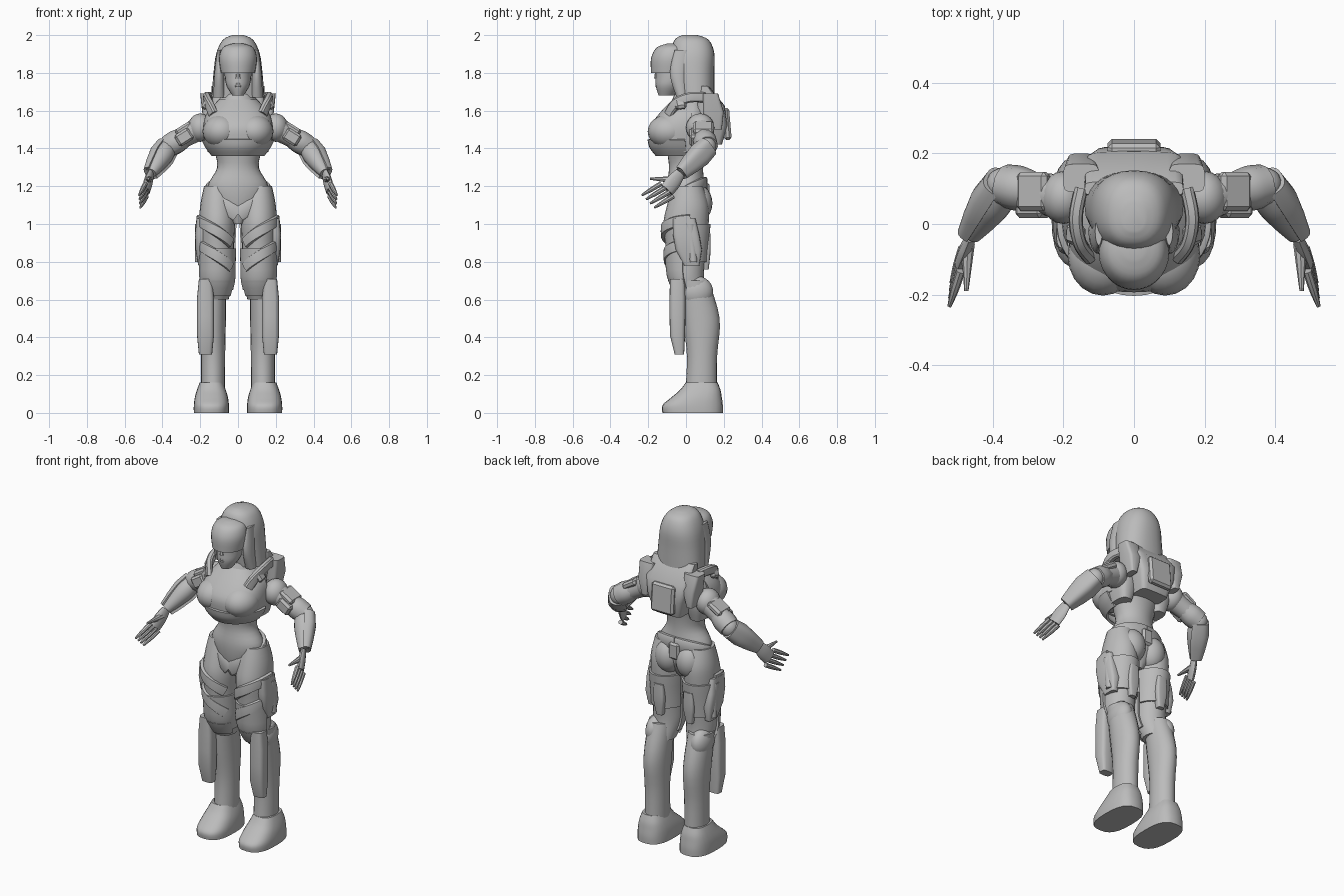
import bpy, bmesh, math
from mathutils import Vector, Matrix

cube = bpy.data.objects.get("Cube")
if cube:
    bpy.data.objects.remove(cube, do_unlink=True)

colour = (0.5, 0.5, 0.5, 1)
grey = bpy.data.materials.new("armour grey")
grey.use_nodes = True
grey.diffuse_color = colour
grey.node_tree.nodes["Principled BSDF"].inputs["Base Color"].default_value = colour


def finish(name, bm, mirror, angle=40):
    bmesh.ops.recalc_face_normals(bm, faces=bm.faces)
    mesh = bpy.data.meshes.new(name)
    bm.to_mesh(mesh)
    bm.free()
    mesh.materials.append(grey)
    mesh.shade_smooth()
    mesh.set_sharp_from_angle(angle=math.radians(angle))
    part = bpy.data.objects.new(name, mesh)
    bpy.context.collection.objects.link(part)
    if mirror:
        part.modifiers.new("other side", "MIRROR")


def spline(points, steps):
    """Catmull-Rom curve through the points."""
    points = [Vector(p) for p in points]
    padded = [points[0]] + points + [points[-1]]
    curve = []
    for a, b, c, d in zip(padded, padded[1:], padded[2:], padded[3:]):
        for step in range(steps):
            t = step / steps
            curve.append(b + (c - a) * t / 2 + (a - b * 2.5 + c * 2 - d / 2) * t ** 2
                         + (b * 3 - a - c * 3 + d) * t ** 3 / 2)
    return curve + [points[-1]]


def column(x, low, high, rows, steps=4, dome=False):
    """Level sections at even heights, rows of (y, half width, half depth)."""
    sections = []
    for i, (y, wide, deep) in enumerate(rows):
        t = i / (len(rows) - 1)
        if dome:
            t = math.sin(t * math.pi / 2)
        sections.append((x, y, low + (high - low) * t, wide, deep))
    return spline(sections, steps)


def limb(start, end, radii, flat=1.0, steps=4):
    """Sections from joint to joint with evenly spaced radii."""
    last = len(radii) - 1
    return spline([(*start.lerp(end, i / last), r * flat, r) for i, r in enumerate(radii)], steps)


def at(sections, z):
    for a, b in zip(sections, sections[1:]):
        if z <= b.z:
            return a.lerp(b, (z - a.z) / (b.z - a.z))
    return sections[-1].copy()


def cover(sections, low, high, grow=0.01):
    """The stretch between two heights, grown outwards, for armour shells."""
    extra = Vector((0, 0, 0, grow, grow))
    return [at(sections, low + (high - low) * i / 6) + extra for i in range(7)]


def wrap(sections, start, end, low, high, half):
    """A band running round a part while it climbs."""
    path = []
    for i in range(13):
        t = i / 12
        z = low + (high - low) * math.sin(t * math.pi / 2)
        x, y, z, wide, deep = at(sections, z)
        a = math.radians(start + (end - start) * t)
        path.append(Vector((x + wide * math.cos(a), y + deep * math.sin(a), z, 0.016, half)))
    return path


def skin(name, sections, mirror=False, n=20, power=2, along=False, arc=None):
    """Skin superellipse rings; along = square to the path, arc = open shell in degrees."""
    bm = bmesh.new()
    rings = []
    first, last = arc or (0, 360)
    for i, (x, y, z, wide, deep) in enumerate(sections):
        u, v = Vector((1, 0, 0)), Vector((0, 1, 0))
        if along:
            t = (sections[min(i + 1, len(sections) - 1)] - sections[max(i - 1, 0)]).to_3d()
            u = t.cross(Vector((0, 0, 1))).normalized()
            v = u.cross(t).normalized()
        ring = []
        for j in range(n + bool(arc)):
            a = math.radians(first + (last - first) * j / n)
            c, s = (math.copysign(abs(f) ** (2 / power), f) for f in (math.cos(a), math.sin(a)))
            ring.append(bm.verts.new(Vector((x, y, z)) + u * c * wide + v * s * deep))
        rings.append(ring)
    for a, b in zip(rings, rings[1:]):
        for j in range(n):
            k = (j + 1) % len(a)
            bm.faces.new((a[j], a[k], b[k], b[j]))
    if arc:
        bmesh.ops.recalc_face_normals(bm, faces=bm.faces)
        bmesh.ops.solidify(bm, geom=bm.faces[:], thickness=0.014)
    else:
        bm.faces.new(rings[0])
        bm.faces.new(rings[-1])
    finish(name, bm, mirror)


def ball(name, place, size, mirror=False):
    bm = bmesh.new()
    matrix = Matrix.Translation(place) @ Matrix.Diagonal((*size, 1))
    bmesh.ops.create_uvsphere(bm, u_segments=20, v_segments=12, radius=1, matrix=matrix)
    finish(name, bm, mirror)


def box(name, place, size, tilt=0, roll=0, mirror=False):
    bm = bmesh.new()
    turn = Matrix.Rotation(math.radians(roll), 4, "Y") @ Matrix.Rotation(math.radians(tilt), 4, "X")
    matrix = Matrix.Translation(place) @ turn @ Matrix.Diagonal((*size, 1))
    bmesh.ops.create_cube(bm, size=1, matrix=matrix)
    bmesh.ops.bevel(bm, geom=bm.edges[:], offset=0.012, segments=1, affect="EDGES")
    finish(name, bm, mirror, angle=25)


# Torso and chest armour
torso = column(0, 1, 1.7, [(0, .03, .06), (.01, .13, .1), (0, .16, .1), (0, .11, .09),
                           (0, .13, .1), (.02, .16, .11), (.03, .15, .09), (.02, .06, .06)])
skin("torso", torso, n=28)
skin("neck", column(0, 1.6, 1.8, [(.02, .06, .06), (0, .05, .05)]))
skin("neck_collar", column(0, 1.64, 1.69, [(.01, .1, .09), (.01, .08, .07)]))
skin("flank_guard", column(.12, 1.38, 1.56, [(.03, .04, .07), (.03, .06, .09), (.04, .05, .08)]), mirror=True, power=3)
skin("underbust_plate", column(0, 1.37, 1.45, [(-.01, .13, .14), (-.015, .16, .165), (-.02, .18, .17)]), arc=(175, 365))
skin("bust_plate", column(0, 1.44, 1.66, [(-.02, .18, .17), (-.02, .185, .17), (0, .165, .14), (.02, .1, .09)]),
     n=32, power=2.4, arc=(170, 370))
ball("bust_cup", (.088, -.09, 1.49), (.1, .113, .09), mirror=True)
ball("buttock", (.07, .06, 1.11), (.08, .08, .1), mirror=True)
skin("hip_belt", wrap(torso, -88, 90, 1.05, 1.21, half=.04), mirror=True, n=10, power=4, along=True)
box("tail_plate", (0, .11, 1.17), (.07, .03, .1))

# Head
skin("face", column(0, 1.68, 1.83, [(-.105, .03, .04), (-.09, .06, .07), (-.07, .07, .09), (-.07, .07, .09)]))
skin("nose", column(0, 1.77, 1.83, [(-.155, .014, .014), (-.15, .007, .01)]), n=8)
for z in (1.73, 1.742):
    ball("lip", (0, -.15, z), (.022, .012, .007))
skin("visor", column(0, 1.8, 1.955, [(-.085, .09, .1), (-.08, .1, .105), (-.075, .08, .08), (-.07, .03, .03)],
                     dome=True), n=28)
skin("hood", column(0, 1.67, 2, [(.05, .14, .1), (.04, .13, .11), (.035, .115, .115), (.03, .08, .09),
                                 (.02, .03, .04)], dome=True), n=28, power=2.3)
skin("hood_cheek", column(.1, 1.67, 1.92, [(-.02, .03, .03), (-.04, .025, .045), (-.02, .01, .04)]), mirror=True)

# Backpack and shoulder straps
skin("backpack", column(0, 1.42, 1.73, [(.12, .09, .07), (.13, .12, .09), (.13, .14, .075), (.1, .14, .02)],
                        steps=1), power=6)
box("backpack_panel", (0, .215, 1.53), (.15, .04, .17), tilt=5)
skin("backpack_wing", column(.15, 1.5, 1.69, [(.14, .02, .05), (.145, .04, .055), (.13, .05, .04)], steps=1),
     mirror=True, power=5)
strap = [(.13, -.09, 1.58), (.155, -.05, 1.64), (.165, .02, 1.67), (.15, .1, 1.67)]
skin("shoulder_strap", spline([(*p, .02, .028) for p in strap], 4), mirror=True, n=10, power=3, along=True)
box("strap_clip", (.165, -.03, 1.64), (.035, .06, .07), tilt=10, roll=-30, mirror=True)

# Arms
shoulder, elbow = Vector((.2, .075, 1.51)), Vector((.37, .11, 1.41))
wrist, knuckle = Vector((.46, -.03, 1.27)), Vector((.488, -.1, 1.18))
middle = shoulder.lerp(elbow, .5)
skin("upper_arm", limb(shoulder, elbow, (.065, .055, .05)), mirror=True, along=True)
skin("arm_band", limb(middle, elbow, (.055, .064, .06)), mirror=True, n=10, along=True)
skin("forearm", limb(elbow, wrist, (.05, .056, .045, .028)), mirror=True, along=True)
skin("forearm_guard", limb(elbow, wrist, (.058, .064, .054, .04), steps=1), mirror=True, power=3, along=True, arc=(90, 300))
ball("shoulder_ball", shoulder, (.065, .075, .075), mirror=True)
ball("elbow_joint", elbow, (.05, .05, .055), mirror=True)
box("shoulder_pad", middle + Vector((0, 0, .045)), (.1, .11, .04), roll=32, mirror=True)
box("arm_buckle", middle + Vector((0, -.05, 0)), (.09, .05, .07), roll=32, mirror=True)

# Hands
skin("palm", limb(wrist, knuckle, (.03, .042, .04), flat=.45), mirror=True, n=12, along=True)
spread = Vector((-.002, .022, -.022))
for i in range(4):
    base = knuckle + spread * (i - 1.5)
    tip = Vector((.52, -.2, 1.12)) + spread * (i - 1.5)
    skin("finger", limb(base, tip, (.013, .012, .006)), mirror=True, n=8, along=True)
skin("thumb", limb(wrist.lerp(knuckle, .4), Vector((.475, -.19, 1.24)), (.02, .013, .006)), mirror=True, n=8, along=True)

# Thighs
thigh = column(.11, .6, 1.2, [(.04, .06, .07), (.005, .085, .09), (0, .088, .1), (0, .09, .11),
                              (0, .095, .12), (.01, .09, .11), (.01, .07, .08)])
skin("thigh", thigh, mirror=True)
skin("thigh_front_guard", cover(thigh, .65, .87), mirror=True, arc=(170, 350))
skin("thigh_back_guard", cover(thigh, .8, 1), mirror=True, arc=(0, 165))
for low in (.77, .9):
    skin("thigh_strap", wrap(thigh, -140, 10, low, low + .12, half=.03), mirror=True, n=8, power=4, along=True)
skin("holster", column(.19, .78, 1.03, [(.03, .02, .04), (.015, .035, .07), (0, .038, .07), (-.01, .03, .06)],
                       steps=1), mirror=True, power=4)
skin("holster_handle", column(.21, .8, 1, [(.04, .018, .02), (.02, .018, .025)]), mirror=True, n=10)
skin("thigh_pouch", column(.1, .76, .95, [(.1, .02, .02), (.11, .035, .02), (.11, .03, .02)]), mirror=True, power=4)

# Lower legs
calf = column(.132, .1, .7, [(.08, .063, .085), (.085, .064, .08), (.08, .068, .098), (.04, .07, .08)])
skin("calf", calf, mirror=True)
skin("knee_plate", cover(thigh, .62, .7), mirror=True, arc=(200, 350))
ball("knee_joint", (.15, .057, .64), (.056, .087, .085), mirror=True)
skin("shin_plate", column(.172, .31, .71, [(-.035, .035, .025), (-.045, .045, .04), (-.045, .045, .042),
                                          (-.045, .045, .042), (-.045, .035, .04)], steps=1), mirror=True, power=3.5)
skin("boot", column(.141, 0, .16, [(.035, .093, .16), (.035, .093, .16), (.055, .088, .135), (.075, .077, .108),
                                  (.083, .062, .085)]), mirror=True, n=24, power=2.7)
